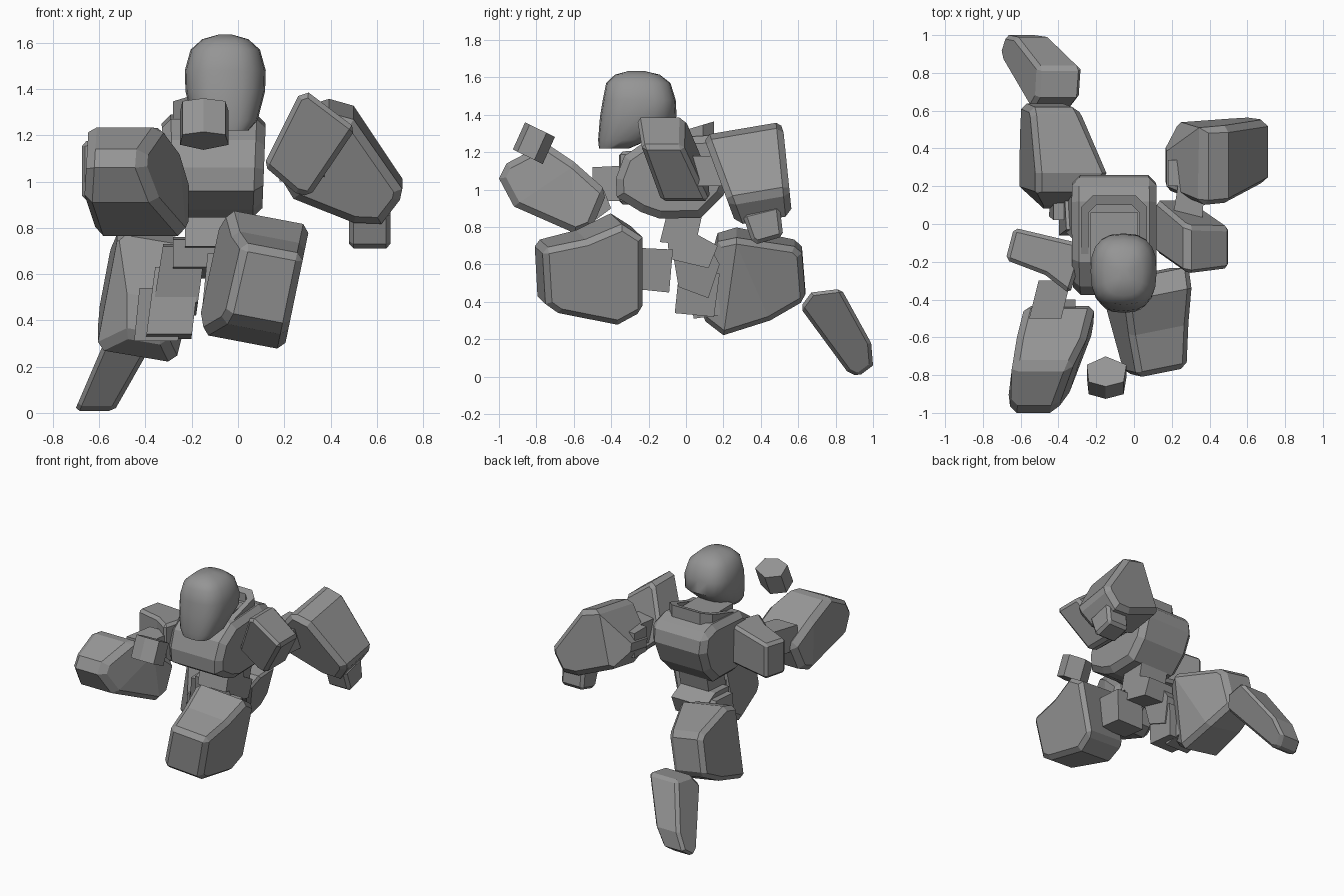
import bpy, bmesh, math

if "Cube" in bpy.data.objects:
    bpy.data.objects.remove(bpy.data.objects["Cube"])

grey = bpy.data.materials.new("armour_grey")
grey.diffuse_color = (0.3, 0.3, 0.3, 1)
grey.use_nodes = True
grey.node_tree.nodes["Principled BSDF"].inputs["Base Color"].default_value = grey.diffuse_color


def finish(name, bm, bevel=0.0):
    bmesh.ops.recalc_face_normals(bm, faces=bm.faces)
    me = bpy.data.meshes.new(name)
    bm.to_mesh(me)
    bm.free()
    me.materials.append(grey)
    ob = bpy.data.objects.new(name, me)
    bpy.context.collection.objects.link(ob)
    if bevel:
        mod = ob.modifiers.new("bevel", "BEVEL")
        mod.width, mod.segments, mod.limit_method = bevel, 1, "ANGLE"
        mod.angle_limit = math.radians(58)
    return ob


def slab(name, axis, profile, near, far, bevel=0.0, shear=(), near2=None, far2=None):
    """Profile in the plane across axis, closed by two tilted planes a + b*u + c*v.
    near2 / far2 fold a side by a second plane (the part is then a convex hull).
    Each shear (target, source, slope, origin) then leans the whole part."""
    bm = bmesh.new()
    rows = []
    for plane, plane2, pick in ((near, near2, max), (far, far2, min)):
        row = []
        for u, v in profile:
            p = [u, v]
            p.insert("xyz".index(axis), pick(a + b * u + c * v for a, b, c in (plane, plane2 or plane)))
            for target, source, slope, origin in shear:
                p["xyz".index(target)] += slope * (p["xyz".index(source)] - origin)
            row.append(bm.verts.new(p))
        rows.append(row)
    if near2 or far2:
        bmesh.ops.convex_hull(bm, input=bm.verts[:])
        for v in [v for v in bm.verts if not v.link_faces]:
            bm.verts.remove(v)
        bmesh.ops.dissolve_limit(bm, angle_limit=math.radians(4), verts=bm.verts[:], edges=bm.edges[:])
        return finish(name, bm, bevel)
    n = len(profile)
    bm.faces.new(rows[0])
    bm.faces.new(rows[1][::-1])
    for i in range(n):
        j = (i + 1) % n
        bm.faces.new((rows[0][i], rows[0][j], rows[1][j], rows[1][i]))
    return finish(name, bm, bevel)


# Head: soft rounded helmet that narrows to the chin
def head():
    rings = [(1.22, -0.385, 0.1, 0.08), (1.265, -0.335, 0.14, 0.135),
             (1.39, -0.255, 0.172, 0.205), (1.48, -0.25, 0.175, 0.195),
             (1.57, -0.255, 0.15, 0.172), (1.615, -0.26, 0.1, 0.12), (1.635, -0.265, 0.03, 0.04)]
    bm = bmesh.new()
    rows, n = [], 20
    for z, cy, rx, ry in rings:
        row = []
        for i in range(n):
            t = 2 * math.pi * i / n
            c, s = math.cos(t), math.sin(t)
            row.append(bm.verts.new((-0.055 + rx * math.copysign(abs(c) ** 0.75, c),
                                     cy + ry * math.copysign(abs(s) ** 0.75, s), z)))
        rows.append(row)
    for lo, hi in zip(rows, rows[1:]):
        for i in range(n):
            j = (i + 1) % n
            bm.faces.new((lo[i], lo[j], hi[j], hi[i]))
    bm.faces.new(rows[0][::-1])
    bm.faces.new(rows[-1])
    ob = finish("head", bm)
    bpy.context.view_layer.objects.active = ob
    ob.select_set(True)
    bpy.ops.object.shade_smooth_by_angle(angle=math.radians(50))


head()

# Torso, neck and raised collar
slab("torso", "x", [(-.375, 1.06), (-.37, .96), (-.24, .88), (-.14, .845), (.08, .85), (.2, .97),
                    (.26, 1.12), (.24, 1.25), (.12, 1.29), (-.2, 1.27), (-.33, 1.18)],
     (-.28, 0, -.04), (.07, 0, .04), .04)
slab("neck", "z", [(-.23, -.22), (.02, -.22), (.02, .06), (-.23, .06)], (1.15, 0, 0), (1.3, 0, 0))
slab("collar", "z", [(-.28, -.2), (-.28, .09), (-.22, .15), (.01, .15), (.07, .09), (.07, -.2),
                     (.03, -.2), (.03, .06), (-.01, .1), (-.2, .1), (-.24, .06), (-.24, -.2)],
     (1.2, 0, 0), (1.32, 0, .3))

# Waist and pelvis
slab("waist", "x", [(-.1, .88), (.09, .88), (.05, .7), (-.14, .72)], (-.23, 0, 0), (0, 0, 0))
slab("pelvis", "x", [(-.1, .75), (.06, .76), (.17, .7), (.12, .58), (-.09, .63)],
     (-.28, 0, 0), (.0, 0, 0))

# Front leg: hip block and big shin armour
slab("front_thigh", "x", [(-.28, .69), (-.07, .68), (-.09, .45), (-.28, .47)],
     (-.2, 0, .1), (.02, 0, .1))
slab("front_shin", "x", [(-.8, .72), (-.57, .77), (-.38, .855), (-.265, .78), (-.25, .37),
                         (-.38, .295), (-.70, .36), (-.77, .41)],
     (-.3, -.22, .2), (.14, 0, .2), .03, [("z", "x", -.19, .08), ("y", "x", .2, .1)])

# Rear leg: hip, thigh, knee, shin armour and trailing foot
slab("rear_hip", "x", [(-.08, .72), (.11, .73), (.18, .6), (.12, .42), (-.04, .48)],
     (-.44, 0, .16), (-.24, 0, .14))
slab("rear_thigh", "x", [(-.03, .63), (.18, .55), (.15, .32), (-.06, .34)],
     (-.44, 0, .13), (-.24, 0, .12))
slab("rear_knee", "x", [(.02, .54), (.2, .54), (.18, .33), (.04, .31)],
     (-.48, 0, .1), (-.29, 0, .1))
slab("rear_shin", "x", [(.17, .75), (.27, .78), (.58, .71), (.62, .67), (.64, .41), (.45, .31),
                        (.2, .235), (.08, .32), (.1, .5)],
     (-.644, -.05, .18), (-.17, -.4, .18), .03, [("z", "x", -.17, -.38)],
     (-.41, -1.6, .18), (-.413, .5, .18))
slab("rear_foot", "x", [(.61, .37), (.67, .45), (.83, .47), (.99, .18), (1.0, .06),
                        (.92, .0), (.86, .03)],
     (-.71, 0, .43), (-.54, 0, .57), .02)

# Left arm, swung back
slab("left_shoulder", "y", [(.11, 1.07), (.26, 1.37), (.305, 1.385), (.51, 1.23),
                            (.31, .935), (.25, .95)],
     (.18, -.1, -.3), (.48, -.25, -.3), .022)
slab("left_upper_arm", "z", [(.2, 0), (.36, .02), (.38, .25), (.24, .25)],
     (1.02, 0, 0), (1.18, 0, 0))
slab("left_elbow", "z", [(.18, .2), (.33, .2), (.33, .34), (.18, .34)],
     (1.0, 0, 0), (1.18, 0, 0))
slab("left_forearm", "y", [(.15, 1.1), (.36, 1.35), (.5, 1.31), (.6, 1.15), (.71, .99),
                           (.70, .94), (.62, .83), (.5, .835), (.24, .945)],
     (.56, 0, -.35), (.65, 0, -.1), .035, [("z", "y", .17, .38)],
     None, (.085, 1.9, 0))
slab("left_hand", "x", [(.3, .87), (.5, .92), (.52, .75), (.38, .71), (.35, .73)],
     (.48, 0, 0), (.66, 0, 0), .02)

# Right arm, swung forward
slab("right_shoulder", "z", [(-.635, -.02), (-.255, -.11), (-.34, -.37), (-.47, -.27),
                             (-.68, -.19)],
     (.92, 0, 0), (1.24, .1, 0), .02)
slab("right_upper_arm", "x", [(-.5, 1.12), (-.3, 1.13), (-.3, .94), (-.5, .94)],
     (-.53, 0, 0), (-.36, 0, 0), 0, [("x", "y", .25, -.4)])
slab("right_elbow", "x", [(-.5, 1.0), (-.44, 1.0), (-.4, .9), (-.48, .84), (-.54, .9)],
     (-.45, 0, 0), (-.31, 0, 0))
# one folded block: wide at the elbow, narrower toward the wrist
slab("right_forearm", "x", [(-1.0, 1.06), (-.96, 1.14), (-.75, 1.25), (-.6, 1.15), (-.42, .99),
                            (-.5, .8), (-.59, .765), (-.92, .91)],
     (-.72, 0, .06), (.2, .45, -.15), .035, (), (-.47, .25, 0), (-.06, .2, -.06))
slab("right_hand", "z", [(-.25, -.77), (-.15, -.715), (-.04, -.77), (-.055, -.88),
                         (-.15, -.91), (-.24, -.88)],
     (.851, 0, -.4), (.996, 0, -.4), 0, [("y", "z", .45, 1.25)])
